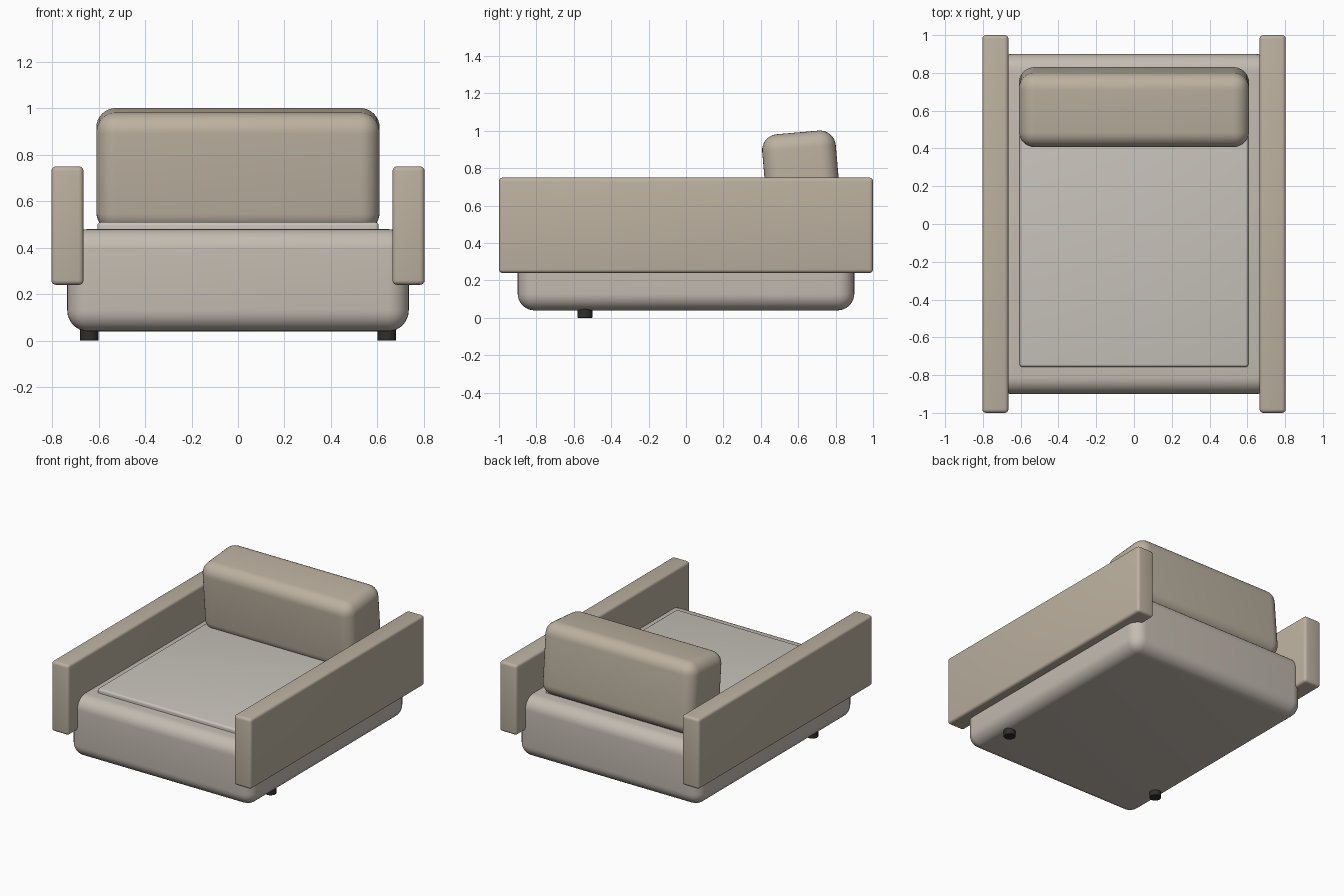
import bpy, math

if "Cube" in bpy.data.objects:
    bpy.data.objects.remove(bpy.data.objects["Cube"])


def material(name, color):
    mat = bpy.data.materials.new(name)
    mat.diffuse_color = (*color, 1)
    mat.use_nodes = True
    mat.node_tree.nodes["Principled BSDF"].inputs["Base Color"].default_value = mat.diffuse_color
    return mat


BASE = material("base_fabric", (0.55, 0.50, 0.44))
SEAT = material("seat_fabric", (0.58, 0.55, 0.50))
ARM = material("arm_fabric", (0.50, 0.44, 0.35))
FOOT = material("dark_foot", (0.03, 0.027, 0.025))


def finish(obj, name, mat, bevel, segments):
    obj.name = name
    obj.data.materials.append(mat)
    mod = obj.modifiers.new("rounding", 'BEVEL')
    mod.width = bevel
    mod.segments = segments
    mod.limit_method = 'ANGLE'
    mod.angle_limit = math.radians(40)
    bpy.ops.object.modifier_apply(modifier=mod.name)
    bpy.ops.object.shade_smooth_by_angle(angle=math.radians(30))


def box(name, center, size, bevel, mat, segments=6, tilt=0):
    bpy.ops.mesh.primitive_cube_add(size=1, location=center)
    obj = bpy.context.object
    obj.scale = size
    bpy.ops.object.transform_apply(location=False, rotation=False, scale=True)
    finish(obj, name, mat, bevel, segments)
    obj.rotation_euler.x = math.radians(tilt)


# Upholstered base
box("base", (0, 0, 0.26), (1.47, 1.80, 0.44), 0.09, BASE, 8)

# Thin seat pad
box("seat", (0, 0, 0.475), (1.21, 1.515, 0.07), 0.015, SEAT, 4)

# Back cushion, leaning slightly forward
box("back_cushion", (0, 0.619, 0.735), (1.22, 0.395, 0.515), 0.085, ARM, 8, tilt=5)

# Arms and front feet, one per side
for side, sx in (("left", -1), ("right", 1)):
    box(side + "_arm", (sx * 0.734, 0, 0.495), (0.138, 2.0, 0.51), 0.02, ARM, 4)
    bpy.ops.mesh.primitive_cylinder_add(vertices=32, radius=0.04, depth=0.06,
                                        location=(sx * 0.64, -0.54, 0.03))
    finish(bpy.context.object, side + "_foot", FOOT, 0.002, 1)
